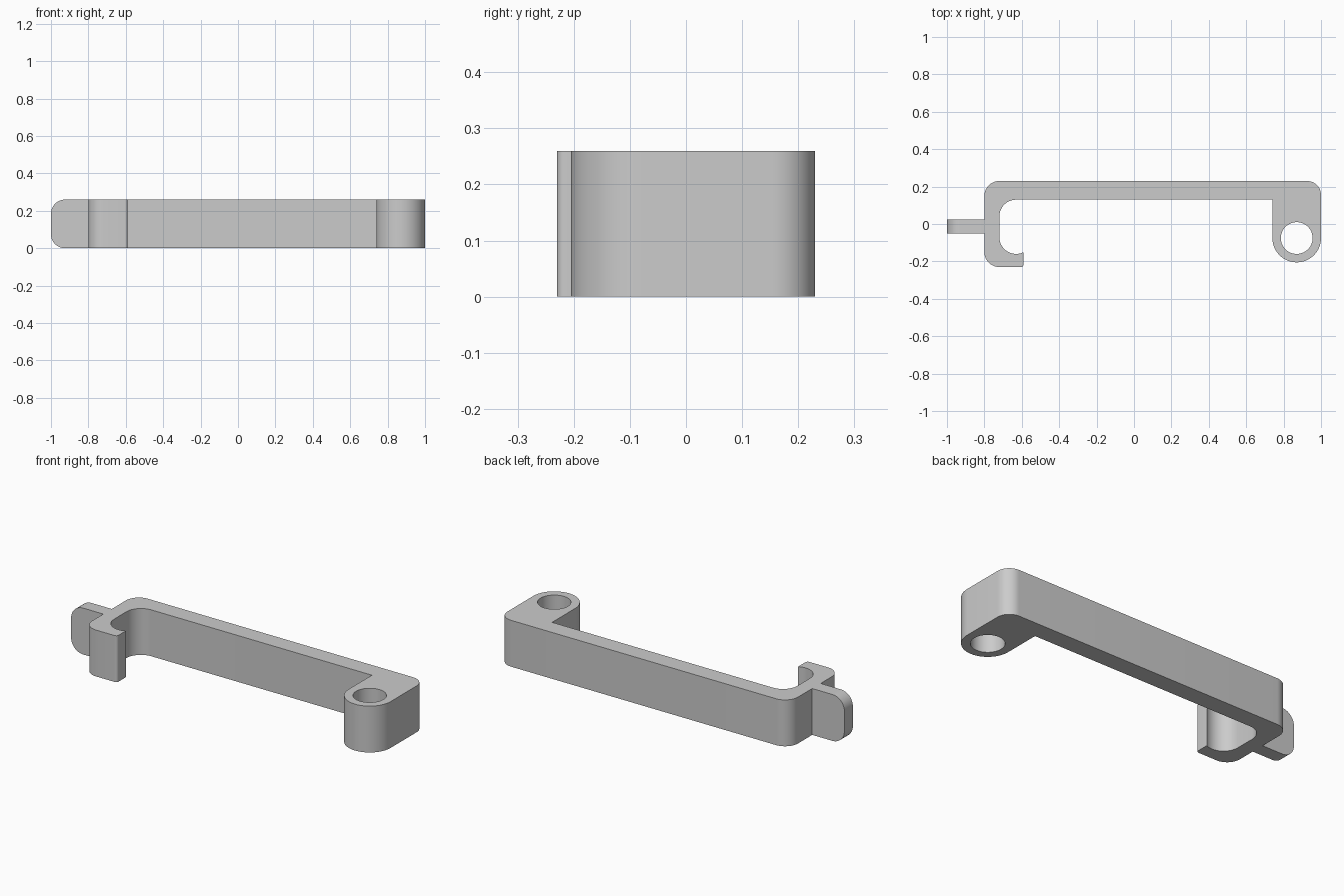
import bpy
import bmesh
from math import sin, cos, pi, radians

HEIGHT = 0.26

default = bpy.data.objects.get("Cube")
if default:
    bpy.data.objects.remove(default, do_unlink=True)

grey = bpy.data.materials.new("light grey")
grey.use_nodes = True
colour = (0.6, 0.6, 0.6, 1)
grey.diffuse_color = colour
grey.node_tree.nodes["Principled BSDF"].inputs["Base Color"].default_value = colour


def arc(x, y, r, start, end, steps=14):
    """Points along an arc, angles in degrees."""
    angles = [radians(start + (end - start) * i / steps) for i in range(steps + 1)]
    return [(x + r * cos(a), y + r * sin(a)) for a in angles]


def extrude(name, loops, depth):
    """Fill closed outlines (inner ones become holes) and extrude from z = 0 to depth."""
    curve = bpy.data.curves.new(name + " outline", 'CURVE')
    curve.dimensions = '2D'
    curve.fill_mode = 'BOTH'
    curve.extrude = depth / 2
    for points in loops:
        spline = curve.splines.new('POLY')
        spline.points.add(len(points) - 1)
        for p, (x, y) in zip(spline.points, points):
            p.co = (x, y, 0, 1)
        spline.use_cyclic_u = True
    helper = bpy.data.objects.new(name + " helper", curve)
    bpy.context.collection.objects.link(helper)
    bpy.context.view_layer.update()
    graph = bpy.context.evaluated_depsgraph_get()
    mesh = bpy.data.meshes.new_from_object(helper.evaluated_get(graph))
    bpy.data.objects.remove(helper, do_unlink=True)
    bm = bmesh.new()
    bm.from_mesh(mesh)
    bmesh.ops.remove_doubles(bm, verts=bm.verts, dist=0.0002)
    bmesh.ops.translate(bm, verts=bm.verts, vec=(0, 0, depth / 2))
    bmesh.ops.recalc_face_normals(bm, faces=bm.faces)
    bm.to_mesh(mesh)
    bm.free()
    mesh.materials.clear()
    mesh.materials.append(grey)
    obj = bpy.data.objects.new(name, mesh)
    bpy.context.collection.objects.link(obj)
    bpy.ops.object.select_all(action='DESELECT')
    obj.select_set(True)
    bpy.context.view_layer.objects.active = obj
    bpy.ops.object.shade_smooth_by_angle(angle=radians(30))
    return obj


# Bracket: back bar, hooked arm and pivot boss in one outline
outline = (
    arc(0.925, 0.155, 0.075, 90, 0)             # back corner by the boss
    + arc(0.87, -0.075, 0.13, 0, -180, 32)      # round end of the boss
    + [(0.74, 0.13)]                            # inside corner
    + arc(-0.63, 0.04, 0.09, 90, 180)           # inside of the bar and arm
    + arc(-0.63, -0.07, 0.09, 180, 296)         # inside of the hook
    + arc(-0.605, -0.215, 0.015, 0, -90, 6)     # hook tip
    + arc(-0.72, -0.15, 0.08, 270, 180)         # outside of the hook
    + arc(-0.72, 0.15, 0.08, 180, 90)           # back corner by the arm
)
hole = arc(0.87, -0.075, 0.085, 0, 360, 48)[:-1]
extrude("latch_bracket", [outline, hole], HEIGHT)

# Finger tab: thin upright plate with rounded outer corners
tab_profile = (
    [(-0.79, 0), (-0.79, HEIGHT)]
    + arc(-0.925, HEIGHT - 0.075, 0.075, 90, 180)
    + arc(-0.925, 0.075, 0.075, 180, 270)
)
tab = extrude("finger_tab", [tab_profile], 0.075)
tab.rotation_euler.x = pi / 2
tab.location.y = 0.024
